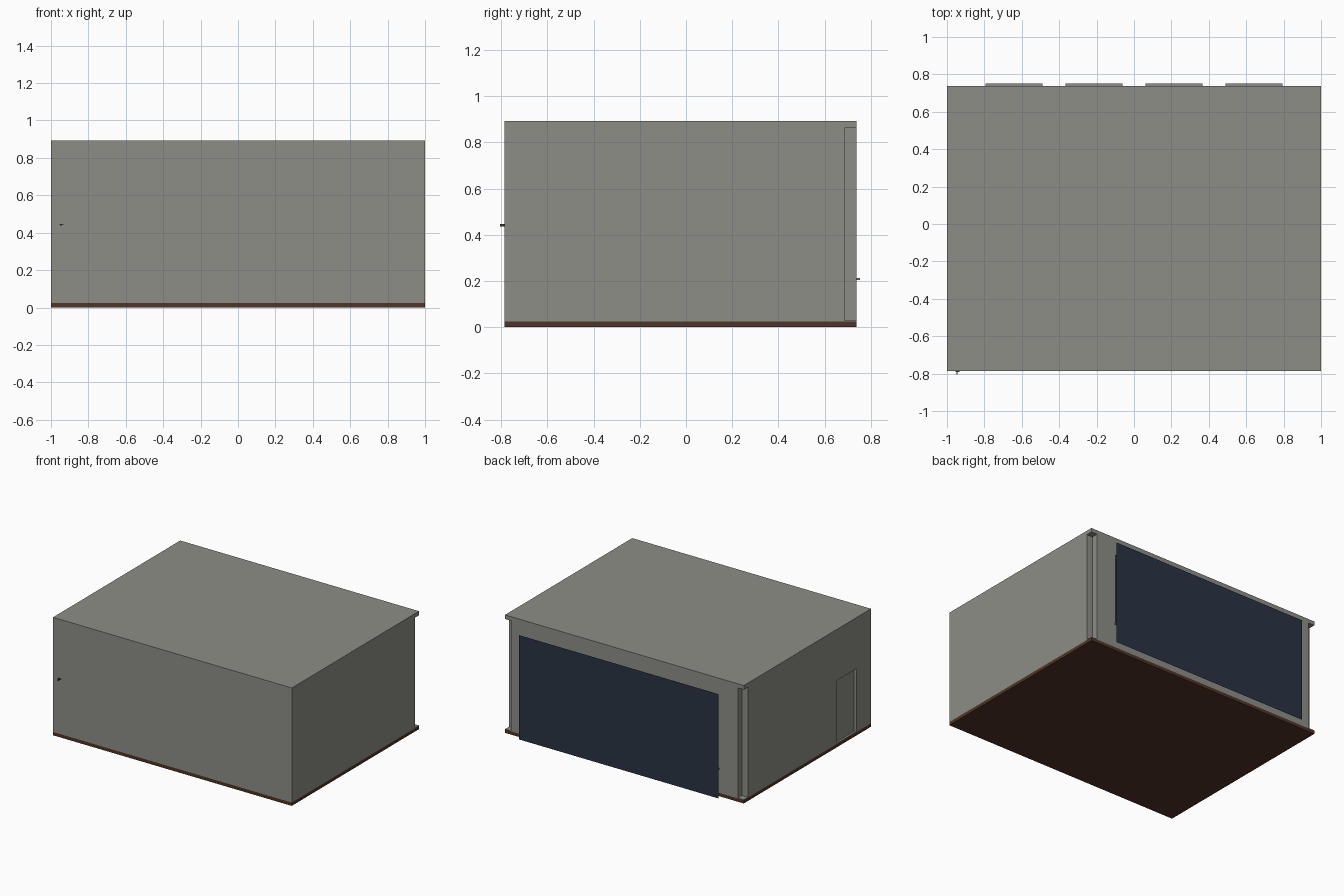
import bpy, bmesh
from mathutils import Vector

if "Cube" in bpy.data.objects:
    bpy.data.objects.remove(bpy.data.objects["Cube"], do_unlink=True)


def material(name, rgb):
    m = bpy.data.materials.new(name)
    m.use_nodes = True
    m.diffuse_color = (*rgb, 1)
    node = next(n for n in m.node_tree.nodes if n.type == 'BSDF_PRINCIPLED')
    node.inputs["Base Color"].default_value = (*rgb, 1)
    node.inputs["Roughness"].default_value = 0.8
    return m


GREY = material("render_grey", (0.27, 0.27, 0.245))
BROWN = material("base_brown", (0.08, 0.034, 0.019))
BLUE = material("dark_blue", (0.022, 0.034, 0.057))
DARK = material("dark_metal", (0.05, 0.05, 0.05))


def boxes(name, mat, *spans):
    """One object from boxes, each given as its low and high corner."""
    bm = bmesh.new()
    for lo, hi in spans:
        lo, hi = Vector(lo), Vector(hi)
        verts = bmesh.ops.create_cube(bm, size=1)["verts"]
        for v in verts:
            v.co = (lo + hi) / 2 + v.co * (hi - lo)
    mesh = bpy.data.meshes.new(name)
    bm.to_mesh(mesh)
    bm.free()
    mesh.materials.append(mat)
    ob = bpy.data.objects.new(name, mesh)
    bpy.context.collection.objects.link(ob)
    return ob


FRONT, BACK = -0.785, 0.737
BASE, TOP = 0.025, 0.893
NOTCH = 0.05
WIN_LOW, WIN_HIGH, WIN_HALF = 0.213, 0.76, 0.143
window_centres = [-0.642, -0.214, 0.214, 0.642]

# Base slab and main body
boxes("base_slab", BROWN, ((-1, FRONT, 0), (1, BACK, BASE)))
body = boxes("walls_and_roof", GREY, ((-1, FRONT, BASE), (1, BACK, TOP)))

# Openings: rear corner notches under the roof edge, windows, side door
cuts = [((min(s * 0.95, s * 1.1), BACK - NOTCH, 0.028),
         (max(s * 0.95, s * 1.1), BACK + 0.1, 0.862)) for s in (-1, 1)]
cuts += [((c - WIN_HALF, BACK - 0.04, WIN_LOW),
          (c + WIN_HALF, BACK + 0.1, WIN_HIGH)) for c in window_centres]
cuts.append(((-1.1, -0.61, 0.03), (-0.98, -0.38, 0.505)))
cutter = boxes("opening_cutter", GREY, *cuts)
cutter.hide_render = True
mod = body.modifiers.new("openings", 'BOOLEAN')
mod.operation = 'DIFFERENCE'
mod.solver = 'EXACT'
mod.object = cutter
deps = bpy.context.evaluated_depsgraph_get()
cut_mesh = bpy.data.meshes.new_from_object(body.evaluated_get(deps))
body.modifiers.clear()
body.data = cut_mesh
bpy.data.objects.remove(cutter, do_unlink=True)

# Side door leaf
boxes("side_door", GREY, ((-0.985, -0.605, 0.03), (-0.978, -0.385, 0.5)))

# Rear windows: glass, frame and projecting sill
for i, c in enumerate(window_centres, 1):
    l, r = c - WIN_HALF, c + WIN_HALF
    y0, y1, t = BACK - 0.04, BACK - 0.025, 0.012
    boxes(f"window_glass_{i}", BLUE,
          ((l, y0 - 0.002, WIN_LOW), (r, y0 + 0.004, WIN_HIGH)))
    boxes(f"window_frame_{i}", GREY,
          ((l, y0, WIN_LOW), (l + t, y1, WIN_HIGH)),
          ((r - t, y0, WIN_LOW), (r, y1, WIN_HIGH)),
          ((l, y0, WIN_LOW), (r, y1, WIN_LOW + t)),
          ((l, y0, WIN_HIGH - t), (r, y1, WIN_HIGH)))
    boxes(f"window_sill_{i}", GREY,
          ((c - 0.153, BACK - 0.03, 0.204), (c + 0.153, 0.752, WIN_LOW)))

# Flat screen standing just behind the rear wall
bm = bmesh.new()
corners = [(0.834, 0.02), (-0.834, 0.02), (-0.834, 0.81), (0.834, 0.81)]
bm.faces.new([bm.verts.new((x, 0.805, z)) for x, z in corners])
screen_mesh = bpy.data.meshes.new("rear_screen")
bm.to_mesh(screen_mesh)
bm.free()
screen_mesh.materials.append(BLUE)
bpy.context.collection.objects.link(bpy.data.objects.new("rear_screen", screen_mesh))

# Small wall tap on the front
boxes("front_tap", DARK,
      ((-0.95, -0.805, 0.435), (-0.943, FRONT, 0.446)),
      ((-0.955, -0.79, 0.44), (-0.933, FRONT, 0.446)))
